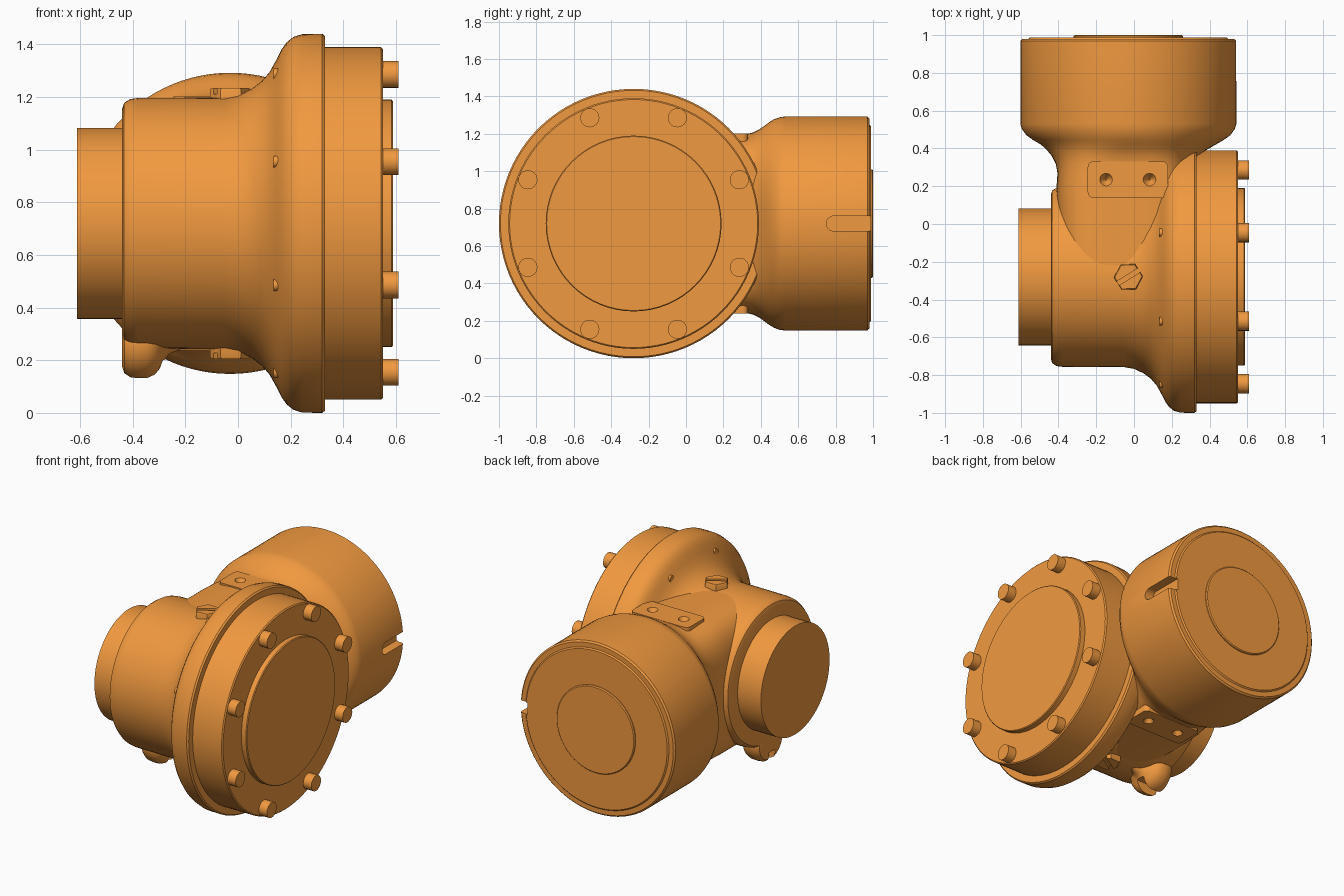
import bpy, bmesh, math
from mathutils import Vector

if "Cube" in bpy.data.objects:
    bpy.data.objects.remove(bpy.data.objects["Cube"])

orange = bpy.data.materials.new("orange_paint")
orange.diffuse_color = (0.88, 0.32, 0.05, 1)
orange.use_nodes = True
orange.node_tree.nodes["Principled BSDF"].inputs["Base Color"].default_value = orange.diffuse_color
CY, CZ = -0.28, 0.72          # centre line of the main bore
NX = -0.03                    # centre line of the rear port


def sgn_pow(v, p):
    return math.copysign(abs(v) ** p, v)


def loft(name, axis, centre, sections, segs=64, turn=0.0):
    """Capped stack of (super)elliptic rings: (t, ra, rb, exponent, shift)."""
    bm = bmesh.new()
    rings = []
    for s in sections:
        t, ra = s[0], s[1]
        rb = s[2] if len(s) > 2 else ra
        p = 2 / (s[3] if len(s) > 3 else 2)
        shift = s[4] if len(s) > 4 else 0
        ring = []
        for i in range(segs):
            a = 2 * math.pi * i / segs + turn
            u = centre[0] + shift + ra * sgn_pow(math.cos(a), p)
            v = centre[1] + rb * sgn_pow(math.sin(a), p)
            co = {'X': (t, u, v), 'Y': (u, t, v), 'Z': (u, v, t)}[axis]
            ring.append(bm.verts.new(co))
        rings.append(ring)
    for r0, r1 in zip(rings, rings[1:]):
        for i in range(segs):
            j = (i + 1) % segs
            bm.faces.new((r0[i], r0[j], r1[j], r1[i]))
    bm.faces.new(rings[0])
    bm.faces.new(rings[-1])
    return finish(name, bm)


def box(name, lo, hi, turn=0.0):
    bm = bmesh.new()
    bmesh.ops.create_cube(bm, size=1)
    mid = (Vector(lo) + Vector(hi)) / 2
    size = Vector(hi) - Vector(lo)
    for v in bm.verts:
        v.co = v.co * size
    ob = finish(name, bm)
    ob.location = mid
    ob.rotation_euler.z = turn
    return ob


def finish(name, bm):
    bmesh.ops.recalc_face_normals(bm, faces=bm.faces)
    me = bpy.data.meshes.new(name)
    bm.to_mesh(me)
    bm.free()
    me.materials.append(orange)
    ob = bpy.data.objects.new(name, me)
    bpy.context.collection.objects.link(ob)
    return ob


def cut(ob, cutter):
    m = ob.modifiers.new("cut", 'BOOLEAN')
    m.operation, m.solver, m.object = 'DIFFERENCE', 'EXACT', cutter
    bpy.context.view_layer.objects.active = ob
    bpy.context.view_layer.update()
    with bpy.context.temp_override(object=ob, active_object=ob):
        bpy.ops.object.modifier_apply(modifier=m.name)
    bpy.data.objects.remove(cutter)


# Main casting with flared flange
loft("main_housing", 'X', (CY, CZ), [
    (-0.44, 0.435), (-0.433, 0.457), (-0.41, 0.472), (-0.38, 0.476), (-0.05, 0.478),
    (0.0, 0.487), (0.05, 0.51), (0.09, 0.54), (0.12, 0.575), (0.145, 0.62),
    (0.165, 0.66), (0.185, 0.688), (0.21, 0.708), (0.245, 0.719),
    (0.32, 0.72), (0.33, 0.712)], 96)

# Bearing collar on the left
loft("left_collar", 'X', (CY, CZ), [(-0.612, 0.363), (-0.43, 0.363)])

# Cover and its raised centre
loft("cover", 'X', (CY, CZ), [(0.32, 0.67), (0.543, 0.67), (0.55, 0.663)], 96)
loft("cover_centre", 'X', (CY, CZ), [(0.54, 0.47), (0.583, 0.47), (0.588, 0.465)])

# Cover bolts and their screw ends behind the flange
for k in range(8):
    a = math.radians(22.5 + 45 * k)
    c = (CY + 0.612 * math.cos(a), CZ + 0.612 * math.sin(a))
    loft(f"cover_bolt_{k + 1}", 'X', c, [(0.54, 0.051), (0.61, 0.051)], 24)
    loft(f"screw_end_{k + 1}", 'X', c, [(0.135, 0.022), (0.2, 0.022)], 16)

# Rear port: squarish neck blending into a round barrel
port = loft("rear_port", 'Y', (NX, CZ), [
    (-0.25, 0.36, 0.474, 4, -0.02), (0.1, 0.36, 0.474, 4, -0.02),
    (0.2, 0.36, 0.474, 3.8, -0.02), (0.27, 0.355, 0.474, 3.5, -0.02),
    (0.32, 0.365, 0.478, 3.1, -0.02), (0.36, 0.39, 0.487, 2.7, -0.015),
    (0.39, 0.42, 0.502, 2.45, -0.01), (0.42, 0.462, 0.523, 2.2, 0),
    (0.445, 0.505, 0.542, 2.08, 0), (0.47, 0.54, 0.557, 2, 0),
    (0.5, 0.562, 0.568), (0.53, 0.572, 0.572), (0.97, 0.572, 0.572),
    (0.98, 0.562, 0.562), (0.98, 0.53, 0.53), (0.988, 0.522, 0.522)], 96)
slot = box("slot_cutter", (0.48, 0.79, CZ - 0.04), (0.7, 1.1, CZ + 0.04))
cut(port, slot)
cut(port, loft("slot_end_cutter", 'X', (0.79, CZ), [(0.48, 0.04), (0.7, 0.04)], 24))
loft("rear_end_disc", 'Y', (NX, CZ), [(0.97, 0.29), (0.994, 0.29), (1.0, 0.284)])

# Pads with two countersunk holes, and slotted hex plugs, above and below
for label, s in (("top", 1), ("bottom", -1)):
    z = lambda h: CZ + s * h
    bm = bmesh.new()
    outline = []
    for sx, sy, a0 in ((1, 1, 0), (-1, 1, 90), (-1, -1, 180), (1, -1, 270)):
        for k in range(6):
            a = math.radians(a0 + 18 * k)
            outline.append((-0.0325 + sx * 0.1825 + 0.03 * math.cos(a),
                            0.235 + sy * 0.067 + 0.03 * math.sin(a)))
    base = bm.faces.new([bm.verts.new((x, y, z(0.40))) for x, y in outline])
    top = bmesh.ops.extrude_face_region(bm, geom=[base])
    for v in top['geom']:
        if isinstance(v, bmesh.types.BMVert):
            v.co.z = z(0.482)
    if base.is_valid and len([f for f in bm.faces if len(f.verts) > 4]) < 2:
        bm.faces.new(list(base.verts))
    pad = finish(f"{label}_pad", bm)
    for x in (-0.148, 0.082):
        cone = [(z(0.44), 0.004), (z(0.455), 0.016), (z(0.50), 0.045)]
        cut(pad, loft("hole_cutter", 'Z', (x, 0.235), cone, 24))
        cut(port, loft("hole_cutter", 'Z', (x, 0.235), cone, 24))
    plug = loft(f"{label}_hex_plug", 'Z', (-0.03, CY),
                [(z(0.44), 0.077), (z(0.507), 0.077), (z(0.515), 0.072)], 6, math.radians(2))
    cut(plug, box("plug_slot_cutter", (-0.15, CY - 0.012, z(0.51) - 0.018),
                  (0.09, CY + 0.012, z(0.51) + 0.018), math.radians(32)))

# Rounded foot lug under the left end, with a notch
lug = loft("foot_lug", 'X', (CY, 0.27), [
    (-0.44, 0.10), (-0.432, 0.123), (-0.41, 0.138), (-0.38, 0.142), (-0.345, 0.141),
    (-0.315, 0.128), (-0.297, 0.106), (-0.285, 0.075), (-0.26, 0.045), (-0.22, 0.03)], 40)
cut(lug, box("lug_notch_cutter", (-0.5, CY - 0.03, 0.05), (-0.2, CY + 0.03, 0.2)))

# Smooth shading with crisp edges
bpy.ops.object.select_all(action='DESELECT')
for ob in bpy.context.scene.objects:
    ob.select_set(True)
    bpy.context.view_layer.objects.active = ob
bpy.ops.object.shade_smooth_by_angle(angle=math.radians(32))
